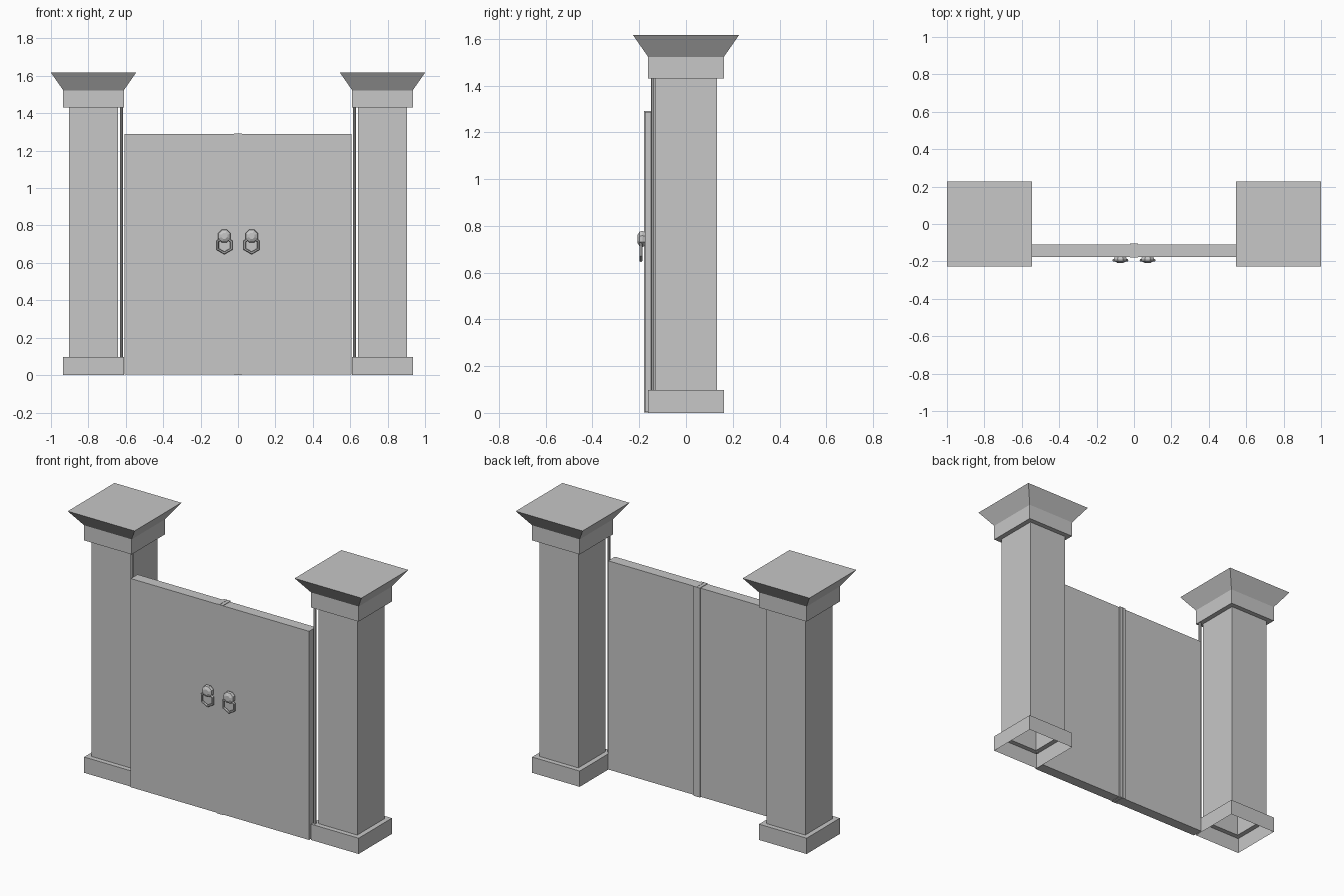
import bpy
import bmesh
import math
from mathutils import Matrix, Vector

cube = bpy.data.objects.get("Cube")
if cube:
    bpy.data.objects.remove(cube)

GREY = (0.57, 0.57, 0.57, 1)
stone = bpy.data.materials.new("plain_grey")
stone.diffuse_color = GREY
stone.use_nodes = True
stone.node_tree.nodes["Principled BSDF"].inputs["Base Color"].default_value = GREY


def finish(name, bm):
    mesh = bpy.data.meshes.new(name)
    bmesh.ops.recalc_face_normals(bm, faces=bm.faces)
    bm.to_mesh(mesh)
    bm.free()
    mesh.materials.append(stone)
    obj = bpy.data.objects.new(name, mesh)
    bpy.context.collection.objects.link(obj)
    return obj


def box(name, low, high):
    low, high = Vector(low), Vector(high)
    bm = bmesh.new()
    size = Matrix.Diagonal((*(high - low), 1))
    bmesh.ops.create_cube(bm, size=1, matrix=Matrix.Translation((low + high) / 2) @ size)
    return finish(name, bm)


def loft(name, rings, cap_start=False, cap_end=True, closed=False):
    """Skin a list of equal-length rings of points."""
    bm = bmesh.new()
    loops = [[bm.verts.new(p) for p in ring] for ring in rings]
    pairs = list(zip(loops, loops[1:]))
    if closed:
        pairs.append((loops[-1], loops[0]))
    for a, b in pairs:
        for i in range(len(a)):
            j = (i + 1) % len(a)
            bm.faces.new((a[i], a[j], b[j], b[i]))
    if cap_start:
        bm.faces.new(loops[0])
    if cap_end:
        bm.faces.new(loops[-1])
    return finish(name, bm)


def circle(centre, radius, sides, axis, turn=0):
    """Regular polygon facing along axis 'Y' or 'Z'."""
    points = []
    for i in range(sides):
        t = turn + math.tau * i / sides
        u, v = radius * math.cos(t), radius * math.sin(t)
        points.append(Vector(centre) + Vector((u, 0, v) if axis == 'Y' else (u, v, 0)))
    return points


# Half width and height up the pillar: plinth, shaft, collar, flared cap
PILLAR = [(0.162, 0), (0.162, 0.097), (0.132, 0.097), (0.132, 1.43),
          (0.162, 1.43), (0.162, 1.523), (0.2275, 1.617)]

for side, label in ((1, "left"), (-1, "right")):
    # Pillar, hollow and open underneath
    px = side * 0.7725
    loft(label + "_pillar",
         [circle((px, 0, z), w * math.sqrt(2), 4, 'Z', math.pi / 4) for w, z in PILLAR])

    # Hinge rod between plinth and collar
    loft(label + "_hinge_rod",
         [circle((side * 0.623, -0.14, z), 0.009, 8, 'Z') for z in (0.09, 1.435)],
         cap_start=True)

    # Door leaf with a slightly raised meeting strip
    xs = sorted((side * 0.02, side * 0.607))
    box(label + "_door", (xs[0], -0.176, 0.004), (xs[1], -0.11, 1.288))
    xs = sorted((side * 0.001, side * 0.022))
    box(label + "_meeting_strip", (xs[0], -0.179, 0.002), (xs[1], -0.103, 1.291))

    # Faceted knob
    hx = side * 0.073
    loft(label + "_knob",
         [circle((hx, y, 0.744), r, 8, 'Y', math.pi / 8)
          for y, r in ((-0.17, 0.03), (-0.186, 0.037), (-0.199, 0.034), (-0.208, 0.017))])

    # Six-sided pull ring hanging behind the knob
    rings = []
    for i in range(6):
        t = math.pi / 6 + math.tau * i / 6
        out = Vector((math.cos(t), 0, math.sin(t)))
        centre = Vector((hx, -0.193, 0.695)) + out * 0.042
        rings.append([centre + out * (0.0075 * math.cos(a)) + Vector((0, 0.0075 * math.sin(a), 0))
                      for a in (math.tau * k / 6 for k in range(6))])
    loft(label + "_pull_ring", rings, cap_end=False, closed=True)
